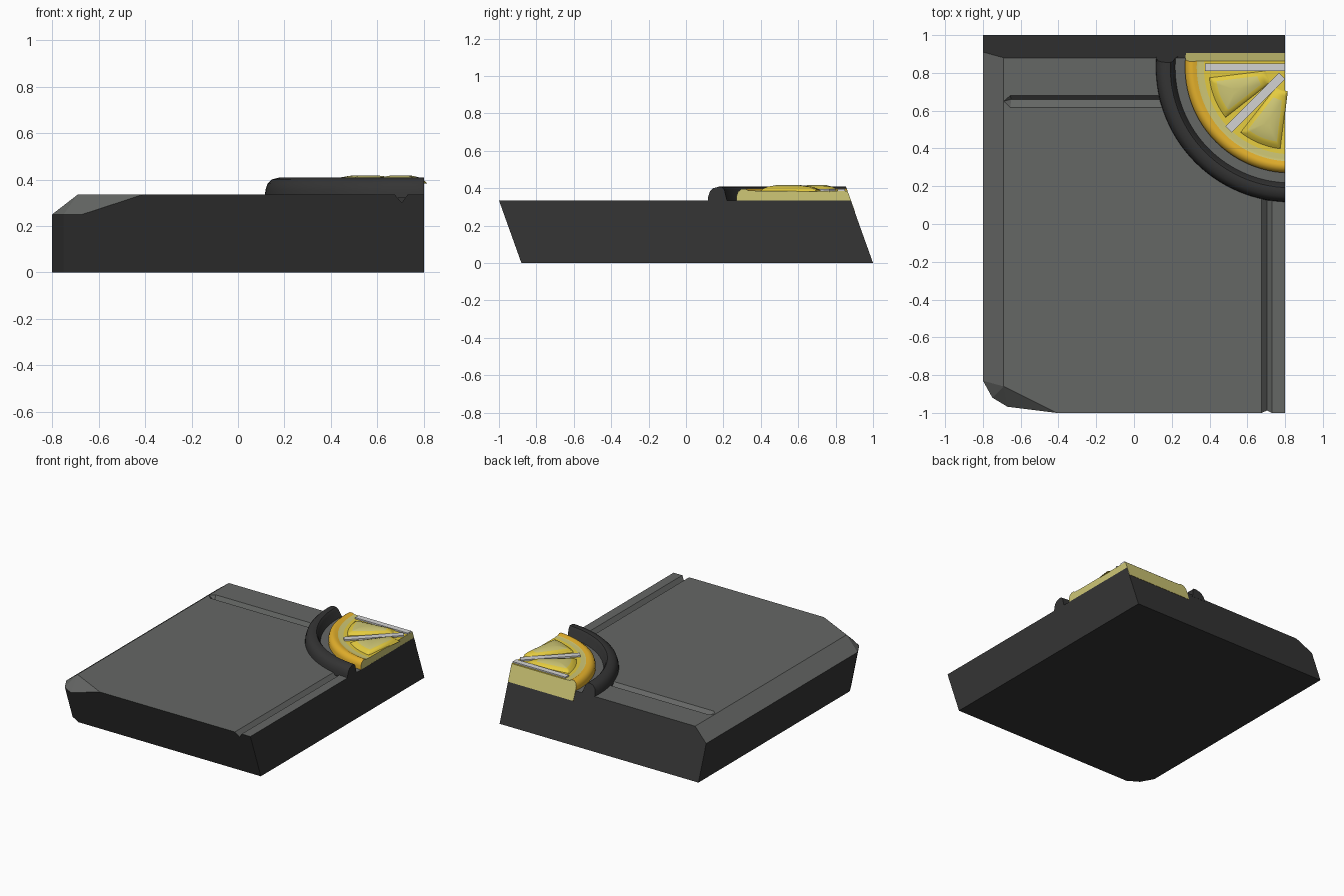
import bpy, bmesh, math
from mathutils import Vector

if "Cube" in bpy.data.objects:
    bpy.data.objects.remove(bpy.data.objects["Cube"])

TOP, LEDGE, LEAN = 0.335, 0.25, 0.12 / 0.335
CENTRE = Vector((0.83, 0.83, 0))


def material(name, r, g, b):
    m = bpy.data.materials.new(name)
    m.use_nodes = True
    m.diffuse_color = (r, g, b, 1)
    node = next(n for n in m.node_tree.nodes if n.type == 'BSDF_PRINCIPLED')
    node.inputs["Base Color"].default_value = (r, g, b, 1)
    return m


DARK = material("dark charcoal", 0.035, 0.035, 0.035)
GREY = material("stone grey", 0.13, 0.135, 0.13)
PEEL = material("peel orange yellow", 0.78, 0.44, 0.025)
PITH = material("pale pith", 0.62, 0.57, 0.18)
FLESH = material("flesh yellow", 0.78, 0.6, 0.05)
WHITE = material("membrane white", 0.65, 0.65, 0.65)


def finish(bm, name, mats, smooth=None):
    bmesh.ops.recalc_face_normals(bm, faces=bm.faces)
    mesh = bpy.data.meshes.new(name)
    bm.to_mesh(mesh)
    bm.free()
    for m in mats:
        mesh.materials.append(m)
    if smooth:
        mesh.polygons.foreach_set("use_smooth", [True] * len(mesh.polygons))
        mesh.set_sharp_from_angle(angle=math.radians(smooth))
    obj = bpy.data.objects.new(name, mesh)
    bpy.context.scene.collection.objects.link(obj)
    return obj


def hull(name, points, mats):
    bm = bmesh.new()
    for p in points:
        bm.verts.new(p)
    bmesh.ops.convex_hull(bm, input=bm.verts)
    bmesh.ops.dissolve_limit(bm, angle_limit=0.01, verts=bm.verts, edges=bm.edges)
    return finish(bm, name, mats)


def polar(radius, degrees, z=0):
    a = math.radians(degrees)
    return CENTRE + Vector((radius * math.cos(a), radius * math.sin(a), z))


def cut(bm, point, normal, fill):
    """Slice away everything beyond a plane and close the section."""
    bmesh.ops.bisect_plane(bm, geom=bm.verts[:] + bm.edges[:] + bm.faces[:],
                           plane_co=point, plane_no=normal, clear_outer=True)
    rim = [e for e in bm.edges if e.is_boundary]
    for f in bmesh.ops.holes_fill(bm, edges=rim, sides=0)["faces"]:
        f.material_index = fill
        f.smooth = False


def lathe(name, profile, mats, slots, fill, side, bias, steps=128):
    """Turn a closed profile round the corner centre, then trim to the slab."""
    bm = bmesh.new()
    rings = [[bm.verts.new(polar(r, 360 * i / steps, z)) for r, z in profile]
             for i in range(steps)]
    n = len(profile)
    for i in range(steps):
        a, b = rings[i], rings[(i + 1) % steps]
        for j in range(n):
            k = (j + 1) % n
            if profile[j][0] + profile[k][0] > 0:
                f = bm.faces.new((a[j], b[j], b[k], a[k]))
                f.material_index = slots[j]
    bmesh.ops.remove_doubles(bm, verts=bm.verts, dist=1e-5)
    cut(bm, (side, 0, 0), (1, 0, 0), fill)
    cut(bm, (0, 1 + bias, 0), (0, 1, LEAN), fill)
    return finish(bm, name, mats, smooth=40)


# Leaning slab with a bevelled side and a clipped front corner
def lean(x, y, z):
    return (x, y - LEAN * z, z)


corner = [(-0.8, -0.74), (-0.75, -0.83), (-0.67, -0.878)]
points = [lean(x, y, z) for x, y in corner + [(-0.8, 1)] for z in (0, LEDGE)]
points += [lean(x, y, z) for x, y in [(0.8, -0.88), (0.8, 1)] for z in (0, TOP)]
points += [lean(x, y, TOP) for x, y in [(-0.69, -0.74), (-0.41, -0.88), (-0.69, 1)]]
slab = hull("slab", points, [DARK, GREY])


# V grooves cut in the top
def groove(outline, bottom):
    pts = [(x, y, z) for x, y in outline for z in (TOP, TOP + 0.03)]
    pts += [(x, y, TOP - 0.035) for x, y in bottom]
    cutter = hull("groove_cutter", pts, [GREY])
    cutter.hide_render = True
    mod = slab.modifiers.new("groove", 'BOOLEAN')
    mod.operation, mod.solver, mod.object = 'DIFFERENCE', 'EXACT', cutter
    bpy.context.view_layer.update()
    deps = bpy.context.evaluated_depsgraph_get()
    slab.data = bpy.data.meshes.new_from_object(slab.evaluated_get(deps))
    slab.modifiers.clear()
    bpy.data.objects.remove(cutter)


groove([(-0.69, 0.65), (-0.655, 0.68), (-0.655, 0.617), (0.16, 0.68), (0.16, 0.617)],
       [(-0.65, 0.66), (0.16, 0.66)])
groove([(0.675, -1.1), (0.73, -1.1), (0.675, 0.16), (0.73, 0.16)],
       [(0.705, -1.1), (0.705, 0.16)])
slab.data.materials.clear()
for m in (DARK, GREY):
    slab.data.materials.append(m)
for p in slab.data.polygons:
    p.material_index = 1 if p.normal.z > 0.4 else 0

# Raised dark ring round the fruit
ring = [(0.6, 0.32), (0.715, 0.32), (0.712, 0.355), (0.703, 0.382), (0.685, 0.4),
        (0.655, 0.408), (0.638, 0.406), (0.625, 0.39), (0.612, 0.335)]
lathe("ring", ring, [DARK], [0] * len(ring), 0, 0.8, 0.001)

# Fruit slice: peel, pith band and flesh
fruit = [(0, 0.27), (0.56, 0.27), (0.56, 0.36), (0.553, 0.381), (0.535, 0.395),
         (0.515, 0.397), (0.498, 0.388), (0.485, 0.388), (0.46, 0.386), (0, 0.386)]
lathe("fruit_slice", fruit, [PEEL, PITH, FLESH],
      [0, 0, 0, 0, 0, 0, 1, 1, 2, 1], 1, 0.7995, 0.002)


# White membranes between the segments
def membrane(name, degrees, inner, outer, width):
    a = math.radians(degrees)
    side = Vector((-math.sin(a), math.cos(a), 0)) * width / 2
    hull(name, [polar(r, degrees, z) + side * s for r in (inner, outer)
                for z in (0.38, 0.396) for s in (-1, 1)], [WHITE])


membrane("membrane_back", 180, 0.031, 0.455, 0.042)
membrane("membrane_diagonal", 225, 0.065, 0.465, 0.046)


# Domed juice segments with pale crowns
def segment(name, start, end):
    outline = [polar(0.44, start + (end - start) * i / 10) for i in range(11)]
    outline += [polar(0.13, end), polar(0.13, start)]
    middle = polar(0.315, (start + end) / 2)
    levels = [(1, 0.382), (0.84, 0.4), (0.7, 0.408), (0.4, 0.416), (0.15, 0.418)]
    bm = bmesh.new()
    loops = [[bm.verts.new(middle.lerp(p, s) + Vector((0, 0, z))) for p in outline]
             for s, z in levels]
    for level, (a, b) in enumerate(zip(loops, loops[1:])):
        for i in range(len(a)):
            k = (i + 1) % len(a)
            f = bm.faces.new((a[i], a[k], b[k], b[i]))
            f.material_index = 1 if level > 1 else 0
    bm.faces.new(loops[-1]).material_index = 1
    bm.faces.new(loops[0][::-1])
    finish(bm, name, [FLESH, PITH], smooth=50)


segment("segment_back", 187, 218)
segment("segment_front", 232, 263)
